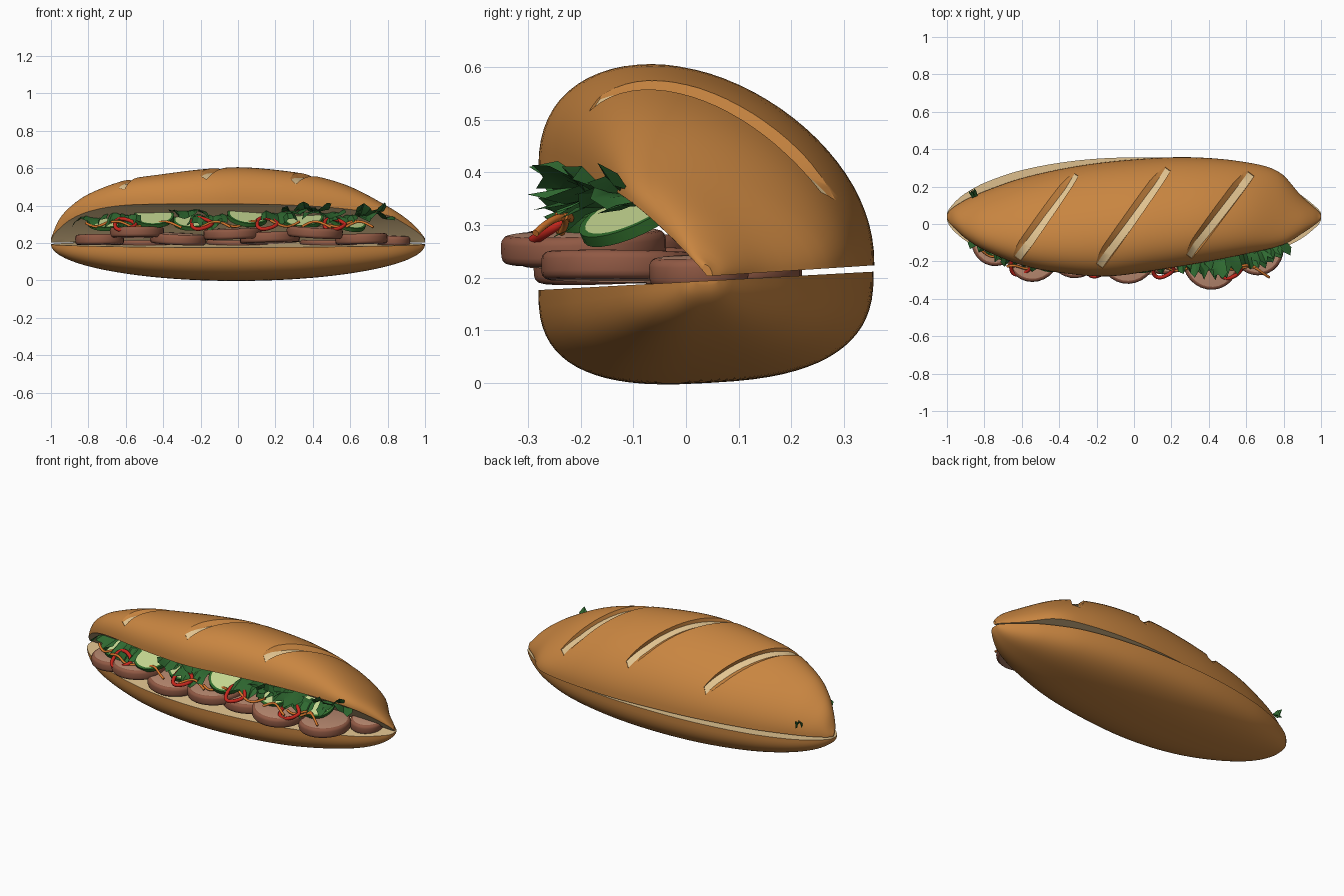
import bpy, bmesh, math, random
from mathutils import Vector, Matrix

if "Cube" in bpy.data.objects:
    bpy.data.objects.remove(bpy.data.objects["Cube"])

random.seed(4)


def mat(name, rgb):
    m = bpy.data.materials.new(name)
    m.diffuse_color = (*rgb, 1)
    m.use_nodes = True
    m.node_tree.nodes["Principled BSDF"].inputs["Base Color"].default_value = m.diffuse_color
    return m


CRUST = mat("crust", (0.58, 0.235, 0.052))
CRUMB = mat("crumb", (0.76, 0.55, 0.28))
MEAT_EDGE = mat("meat edge", (0.28, 0.10, 0.058))
MEAT = mat("meat face", (0.49, 0.255, 0.165))
SKIN = mat("cucumber skin", (0.03, 0.15, 0.025))
FLESH = mat("cucumber flesh", (0.55, 0.67, 0.28))
LEAF = mat("lettuce green", (0.028, 0.14, 0.03))
RED = mat("pepper red", (0.57, 0.02, 0.012))
ORANGE = mat("carrot orange", (0.66, 0.18, 0.025))


def finish(bm, name, mats, angle=35):
    bmesh.ops.recalc_face_normals(bm, faces=bm.faces)
    me = bpy.data.meshes.new(name)
    bm.to_mesh(me)
    bm.free()
    ob = bpy.data.objects.new(name, me)
    bpy.context.collection.objects.link(ob)
    for m in mats:
        me.materials.append(m)
    smooth(ob, angle)
    return ob


def smooth(ob, angle=35):
    bpy.ops.object.select_all(action='DESELECT')
    ob.select_set(True)
    bpy.context.view_layer.objects.active = ob
    bpy.ops.object.shade_smooth_by_angle(angle=math.radians(angle))


def loft(name, sections, mats, is_crumb):
    """Skin closed rings; sides chosen by is_crumb get the second colour."""
    bm = bmesh.new()
    rings = [[bm.verts.new(p) for p in s] for s in sections]
    n = len(rings[0])
    for a, b in zip(rings, rings[1:]):
        for i in range(n):
            j = (i + 1) % n
            bm.faces.new((a[i], a[j], b[j], b[i])).material_index = int(is_crumb(i))
    bm.faces.new(rings[0])
    bm.faces.new(rings[-1])
    return finish(bm, name, mats)


def curve_at(pts, x):
    """Smooth interpolation through (x, value) points."""
    def slope(i):
        a, b = pts[max(i - 1, 0)], pts[min(i + 1, len(pts) - 1)]
        return (b[1] - a[1]) / (b[0] - a[0])
    i = max(k for k in range(len(pts) - 1) if pts[k][0] <= x or k == 0)
    (x0, y0), (x1, y1) = pts[i], pts[i + 1]
    w = x1 - x0
    t = (x - x0) / w
    return ((2*t**3 - 3*t*t + 1) * y0 + (t**3 - 2*t*t + t) * w * slope(i)
            + (3*t*t - 2*t**3) * y1 + (t**3 - t*t) * w * slope(i + 1))


XS = [-math.cos(math.pi * i / 72) for i in range(73)]
M = 36

# Plan outlines of the two bun halves and the ridge height of the top
FRONT = [(-1, .03), (-.985, .003), (-.95, -.033), (-.9, -.078), (-.8, -.14), (-.6, -.22), (-.4, -.26), (-.15, -.28),
         (.1, -.25), (.4, -.20), (.6, -.16), (.8, -.11), (.9, -.05), (.985, .01), (1, .03)]
BACK = [(-1, .05), (-.985, .073), (-.95, .1), (-.9, .13), (-.8, .175), (-.6, .245), (-.3, .31), (0, .345),
        (.3, .357), (.6, .33), (.78, .275), (.9, .145), (.985, .07), (1, .05)]
RIDGE = [(-1, .225), (-.96, .32), (-.9, .39), (-.8, .46), (-.6, .535), (-.4, .567), (-.2, .592), (0, .604),
         (.2, .59), (.4, .56), (.6, .50), (.8, .395), (.9, .33), (.96, .275), (1, .225)]
BASE_FRONT = [(-1, .02), (-.985, -.012), (-.95, -.05), (-.9, -.09), (-.8, -.145), (-.6, -.215), (-.4, -.26),
              (-.15, -.28), (.1, -.27), (.4, -.235), (.6, -.19), (.8, -.125), (.9, -.075), (.985, -.005), (1, .02)]
BASE_BACK = [(-1, .06), (-.985, .085), (-.95, .125), (-.9, .165), (-.8, .22), (-.6, .288), (-.3, .34),
             (0, .356), (.3, .345), (.6, .295), (.8, .215), (.9, .15), (.985, .08), (1, .06)]


# Bottom bun: boat shape with a slightly tilted cut face
def bottom_section(x):
    yf, yb = curve_at(BASE_FRONT, x), curve_at(BASE_BACK, x)
    deep = max(math.sqrt(max(1 - x * x, 0)), 0.02)
    pts = []
    for i in range(M + 1):
        a = math.pi * i / M
        c, s = math.cos(a), math.sin(a)
        y = (yf + yb) / 2 - (yb - yf) / 2 * math.copysign(abs(c) ** 0.74, c)
        top = 0.194 + 0.055 * (y - 0.037)
        pts.append((x, y, top - 0.194 * deep * abs(s) ** 0.74))
    return pts


loft("bottom_bun", [bottom_section(x) for x in XS], [CRUST, CRUMB], lambda i: i == M)


# Top bun: domed, with an underside that vaults open toward the front
def under_z(y):
    f = min(max((0.04 - y) / 0.32, 0), 1)
    return 0.203 + 0.065 * (y - 0.04) + 0.226 * math.sin(f * math.pi / 2) ** 0.95


def top_params(x):
    yf, yb, zt = (curve_at(c, x) for c in (FRONT, BACK, RIDGE))
    zf, zb = under_z(yf), under_z(yb)
    mid, half = (zf + zb) / 2, (zf - zb) / 2
    return yf, yb, zf, zb, math.sqrt(max((zt - mid) ** 2 - half ** 2, 1e-4))


def top_section(x):
    yf, yb, zf, zb, h = top_params(x)
    pts = []
    for i in range(M + 1):
        a = math.pi * i / M
        u = (1 - math.cos(a)) / 2
        pts.append((x, yf + (yb - yf) * u, zf + (zb - zf) * u + h * abs(math.sin(a)) ** 0.9))
    for i in range(1, 16):
        y = yb + (yf - yb) * i / 16
        pts.append((x, y, under_z(y)))
    return pts


def top_z(x, y):
    yf, yb, zf, zb, h = top_params(x)
    u = min(max((y - yf) / (yb - yf), 0), 1)
    return zf + (zb - zf) * u + h * (2 * math.sqrt(u * (1 - u))) ** 0.9


top = loft("top_bun", [top_section(x) for x in XS], [CRUST, CRUMB], lambda i: i >= M)

# Diagonal baker's slashes: crust slope, then a pale floor and a steep lip
for x0, y0, x1, y1 in ((-.625, -.185, -.31, .265), (-.185, -.225, .18, .295), (.295, -.175, .625, .27)):
    d = Vector((x1 - x0, y1 - y0, 0)).normalized()
    rings = []
    for i in range(25):
        t = i / 24
        x, y = x0 + (x1 - x0) * t, y0 + (y1 - y0) * t
        e = 0.004
        nrm = Vector(((top_z(x - e, y) - top_z(x + e, y)) / (2 * e),
                      (top_z(x, y - e) - top_z(x, y + e)) / (2 * e), 1)).normalized()
        p = Vector((x, y, top_z(x, y)))
        along = (d - nrm * d.dot(nrm)).normalized()
        side = along.cross(nrm)
        deep = 0.022 * min(1, 0.2 + 5 * min(t, 1 - t))
        rings.append([p + side * s + nrm * n for s, n in
                      ((-.075, .018), (-.018, -deep), (.022, -deep), (.028, .02))])
    cutter = loft("slash_cutter", rings, [CRUST, CRUMB], lambda i: i == 1)
    cutter.hide_render = True
    mod = top.modifiers.new("slash", 'BOOLEAN')
    mod.operation, mod.object, mod.solver = 'DIFFERENCE', cutter, 'EXACT'
    mod.material_mode = 'TRANSFER'
    bpy.context.view_layer.objects.active = top
    bpy.ops.object.modifier_apply(modifier=mod.name)
    bpy.data.objects.remove(cutter)
smooth(top, 30)


def disc(name, loc, rx, ry, thick, mats, bevel, rot, inset=0):
    """Round slice: rim in the first colour, flat faces in the second."""
    bm = bmesh.new()
    bmesh.ops.create_cone(bm, cap_ends=True, segments=28, radius1=1, radius2=1, depth=1)
    bmesh.ops.scale(bm, vec=(rx, ry, thick), verts=bm.verts)
    rims = [e for f in bm.faces if len(f.verts) > 4 for e in f.edges]
    if bevel:
        bmesh.ops.bevel(bm, geom=rims, offset=bevel, segments=3, affect='EDGES', profile=0.5)
    bm.normal_update()
    caps = [f for f in bm.faces if len(f.verts) > 4]
    if inset:
        bmesh.ops.inset_individual(bm, faces=caps, thickness=inset)
    for f in caps:
        f.material_index = 1
    m = Matrix.Translation(loc)
    for axis, deg in zip("ZXY", rot):
        m = m @ Matrix.Rotation(math.radians(deg), 4, axis)
    bmesh.ops.transform(bm, matrix=m, verts=bm.verts)
    return finish(bm, name, mats)


# Meat slices: x, front edge y, z, half width; then a thin row behind
for x, yf, z, r in ((-.74, -.225, .218, .13), (-.54, -.31, .257, .145), (-.32, -.29, .222, .15),
                    (-.03, -.32, .25, .155), (.17, -.27, .228, .16), (.41, -.352, .258, .15),
                    (.66, -.275, .222, .14), (.83, -.07, .213, .09)):
    ry = r * 1.05
    disc("meat_slice", (x, yf + ry, z), r, ry, 0.055, [MEAT_EDGE, MEAT], 0.016,
         (random.uniform(-20, 20), random.uniform(-2, 4), random.uniform(-4, 4)))
for x in (-.5, 0, .5):
    disc("meat_slice_back", (x, .07, .205), .17, .15, 0.026, [MEAT_EDGE, MEAT], 0.008, (0, 2, 0))

# Cucumber slices leaning toward the open side
for x, y, z, yaw, lean in ((-.7, -.09, .318, -15, 24), (-.45, -.155, .338, 8, 26), (-.24, -.13, .32, -10, 24),
                           (.05, -.16, .342, 10, 26), (.35, -.13, .325, -8, 24), (.58, -.10, .322, 45, 30)):
    disc("cucumber_slice", (x, y, z), 0.108, 0.108, 0.022, [SKIN, FLESH], 0,
         (yaw, lean, random.uniform(-6, 6)), 0.013)


def tube(name, pts, radius, m, closed=False):
    cu = bpy.data.curves.new(name, 'CURVE')
    cu.dimensions, cu.bevel_depth, cu.bevel_resolution = '3D', radius, 2
    cu.resolution_u, cu.use_fill_caps = 4, True
    sp = cu.splines.new('NURBS')
    sp.points.add(len(pts) - 1)
    for q, p in zip(sp.points, pts):
        q.co = (*p, 1)
    sp.use_cyclic_u, sp.use_endpoint_u, sp.order_u = closed, True, 4
    cu.materials.append(m)
    bpy.context.collection.objects.link(bpy.data.objects.new(name, cu))


# Pepper rings
for x, y, z in ((-.61, -.225, .30), (-.2, -.235, .305), (.15, -.24, .305), (.51, -.245, .30)):
    pts = []
    for i in range(12):
        a = math.tau * i / 12
        r = 0.055 * (1 + 0.14 * math.cos(3 * a))
        pts.append((x + r * math.cos(a), y + 0.85 * r * math.sin(a), z + 0.55 * r * math.sin(a)))
    tube("pepper_ring", pts, 0.0105, RED, True)

# Carrot shreds
for x, y, a in ((-.74, -.17, -.4), (-.6, -.23, .1), (-.38, -.24, -.2), (-.12, -.25, .15), (.02, -.24, -.1),
                (.25, -.24, .2), (.42, -.25, -.2), (.57, -.23, 0), (.65, -.245, -.4)):
    ph = random.uniform(0, 6)
    tube("carrot_shred", [(x + (k - 2) * .04 * math.cos(a), y + (k - 2) * .03 * math.sin(a)
                           + .018 * math.sin(ph + 1.5 * k),
                           .302 + .02 * math.sin(ph + 1.3 * k)) for k in range(5)], 0.007, ORANGE)


def leaf(x, y, z, w, d, yaw, rise=0.04):
    """Crumpled sheet with a ragged outer edge that lifts by rise."""
    bm = bmesh.new()
    nx, ny = 8, 3
    ph = random.uniform(0, 6)
    grid = []
    for i in range(nx + 1):
        ragged = random.uniform(0.85, 1.0) if i % 2 else random.uniform(0.6, 0.8)
        row = []
        for j in range(ny + 1):
            t = j / ny
            row.append(bm.verts.new(((i / nx - .5) * w * (0.8 + .2 * t), -t * d * ragged,
                                     t * .024 * math.sin(ph + i * 1.1) + rise * t * t
                                     + random.uniform(-.008, .008))))
        grid.append(row)
    for i in range(nx):
        for j in range(ny):
            bm.faces.new((grid[i][j], grid[i + 1][j], grid[i + 1][j + 1], grid[i][j + 1]))
    bmesh.ops.solidify(bm, geom=bm.faces[:], thickness=0.004)
    m = Matrix.Translation((x, y, z)) @ Matrix.Rotation(math.radians(yaw), 4, 'Z')
    bmesh.ops.transform(bm, matrix=m, verts=bm.verts)
    finish(bm, "lettuce_leaf", [LEAF], 25)


# Lettuce, drooping and lifted, plus one scrap poking out at the back left
for x, y, z, w, d, yaw, rise in ((-.76, -.06, .345, .2, .13, -25, -.035), (-.6, -.11, .355, .2, .15, -8, -.06),
                                 (-.27, -.13, .37, .22, .14, 5, -.02), (-.15, -.14, .35, .22, .13, -8, -.06),
                                 (.21, -.12, .365, .2, .15, 6, -.05), (.31, -.12, .37, .2, .15, 12, .0),
                                 (.45, -.12, .365, .24, .18, 5, -.02), (.54, -.13, .345, .18, .13, 8, -.04),
                                 (.71, -.09, .35, .2, .13, 28, -.01), (.68, -.1, .345, .18, .12, 25, .045),
                                 (.4, -.15, .375, .2, .15, 0, .02),
                                 (-.85, .145, .29, .04, .045, 205, 0)):
    leaf(x, y, z, w, d, yaw, rise)
